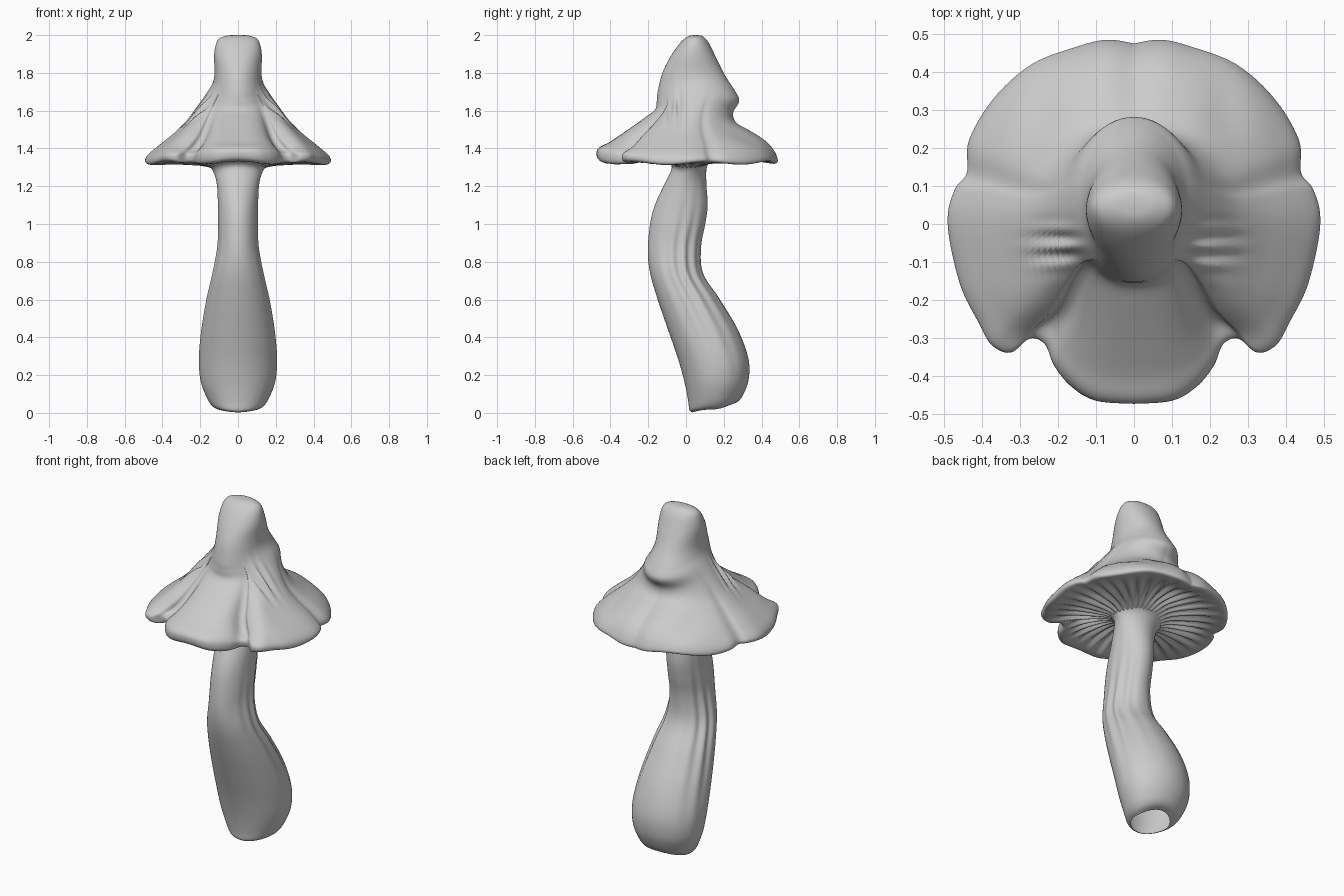
import bpy, bmesh
from math import sin, cos, exp, pi, atan2


def spline(pts, sub):
    """Catmull-Rom through tuples of any length."""
    out = []
    for i in range(len(pts) - 1):
        a, b = pts[max(i - 1, 0)], pts[i]
        c, d = pts[i + 1], pts[min(i + 2, len(pts) - 1)]
        for k in range(sub):
            t = k / sub
            out.append(tuple(0.5 * (2 * q + (r - p) * t + (2 * p - 5 * q + 4 * r - s) * t * t
                                    + (3 * q - p - 3 * r + s) * t ** 3)
                             for p, q, r, s in zip(a, b, c, d)))
    return out + [tuple(pts[-1])]


def bell(v, centre, width):
    return exp(-((v - centre) / width) ** 2)


# wavy brim outline seen from above, right half, front to back
RIM = [(0, -.475), (.10, -.467), (.165, -.43), (.21, -.375), (.235, -.318), (.275, -.303),
       (.325, -.34), (.375, -.32), (.41, -.26), (.455, -.17), (.485, -.05), (.49, .03),
       (.47, .095), (.44, .135), (.435, .22), (.37, .33), (.27, .42), (.15, .467),
       (.07, .485), (0, .475)]
half = spline(RIM, 6)
outline = half + [(-x, y) for x, y in half[-2:0:-1]]


def loft(name, rows, sub, detail, close_top=False):
    """Rows: half width, front y, back y, z at front / side / back, amount of brim shape."""
    bm = bmesh.new()
    rings = []
    levels = spline(rows, sub)
    for i, (hx, yf, yb, zf, zs, zb, w) in enumerate(levels):
        ring = []
        for ox, oy in outline:
            th = atan2(ox, -oy)
            ux = sin(th) * (1 - w) + ox / .49 * w
            uy = -cos(th) * (1 - w) + oy / .479 * w
            x, y = hx * ux, (yf + yb) / 2 + (yb - yf) / 2 * uy
            z = zs + ((zf if cos(th) > 0 else zb) - zs) * cos(th) ** 2
            ring.append(bm.verts.new(detail(x, y, z, th, i / sub)))
        rings.append(ring)
    n = len(outline)
    for a, b in zip(rings, rings[1:]):
        for j in range(n):
            k = (j + 1) % n
            bm.faces.new((a[j], b[j], b[k], a[k]))
    if close_top:
        bm.faces.new(rings[0])
    bmesh.ops.recalc_face_normals(bm, faces=bm.faces)
    me = bpy.data.meshes.new(name)
    bm.to_mesh(me)
    bm.free()
    me.polygons.foreach_set("use_smooth", [True] * len(me.polygons))
    ob = bpy.data.objects.new(name, me)
    bpy.context.collection.objects.link(ob)
    return ob


# cap: knob, crumpled slope, brim, then the gilled underside
CAP = [(.012, .045, .06, 2.0, 2.0, 2.0, 0),
       (.065, .01, .09, 1.993, 1.996, 1.993, 0),
       (.108, -.03, .12, 1.96, 1.972, 1.96, 0),
       (.126, -.08, .155, 1.89, 1.90, 1.89, 0),
       (.124, -.125, .205, 1.80, 1.80, 1.79, 0),
       (.135, -.15, .262, 1.70, 1.745, 1.70, 0),
       (.165, -.155, .282, 1.65, 1.695, 1.65, .1),
       (.21, -.165, .25, 1.605, 1.63, 1.59, .3),
       (.27, -.23, .265, 1.555, 1.55, 1.54, .55),
       (.34, -.33, .335, 1.485, 1.48, 1.50, .75),
       (.42, -.405, .41, 1.435, 1.415, 1.45, .9),
       (.472, -.46, .455, 1.405, 1.37, 1.40, 1),
       (.49, -.478, .479, 1.375, 1.342, 1.35, 1),
       (.482, -.468, .472, 1.335, 1.322, 1.328, 1),
       (.44, -.42, .43, 1.325, 1.32, 1.33, 1),
       (.33, -.31, .33, 1.35, 1.325, 1.35, .7),
       (.20, -.18, .21, 1.355, 1.315, 1.35, .2),
       (.12, -.08, .11, 1.33, 1.29, 1.32, 0)]


def cap_detail(x, y, z, th, row):
    ax = abs(x)
    if row < 12:
        # side wrinkles
        z += .02 * bell(ax, .21, .06) * bell(y, -.06, .05) * cos(2 * pi * (y + .06) / .05)
        # shallow valleys on the back and beside the front tongue
        z -= .012 * bell(row, 9.5, 1.5) * (bell(x, 0, .06) + bell(ax, .24, .06)) * max(0, -cos(th))
        z -= .035 * bell(row, 9.5, 1.6) * bell(abs(th), .68, .16)
        z += .012 * bell(row, 9, 1.5) * bell(abs(th), 1.0, .15)
    elif row > 13:
        # radial gills
        z += .011 * bell(row, 15.3, 1.1) * cos(36 * th)
    z += .008 * bell(row, 13, 1.8) * cos(7 * th)
    return x, y, z


loft("mushroom_cap", CAP, 5, cap_detail, close_top=True)

# stem: bent, bulbous, with a slanted open foot
STEM = [(.155, -.11, .14, 1.34, 1.31, 1.34, 0),
        (.13, -.075, .11, 1.30, 1.275, 1.30, 0),
        (.112, -.115, .108, 1.21, 1.21, 1.21, 0),
        (.106, -.165, .115, 1.10, 1.10, 1.10, 0),
        (.105, -.19, .102, 1.00, 1.00, 1.00, 0),
        (.107, -.202, .08, .86, .88, .88, 0),
        (.132, -.19, .09, .74, .74, .74, 0),
        (.165, -.15, .18, .60, .60, .60, 0),
        (.193, -.095, .275, .44, .44, .44, 0),
        (.207, -.04, .33, .28, .29, .29, 0),
        (.198, -.005, .332, .15, .17, .18, 0),
        (.165, .012, .305, .06, .08, .10, 0),
        (.135, .018, .275, .015, .035, .06, 0),
        (.105, .035, .235, .003, .018, .045, 0)]


def stem_detail(x, y, z, th, row):
    # long grooves on the flanks, fading at foot and neck
    g = .007 * bell(row, 6, 2.2) * bell(abs(th), 1.9, .6) * cos(13 * abs(th))
    return x + g * sin(th), y - g * cos(th), z


loft("mushroom_stem", STEM, 5, stem_detail)
